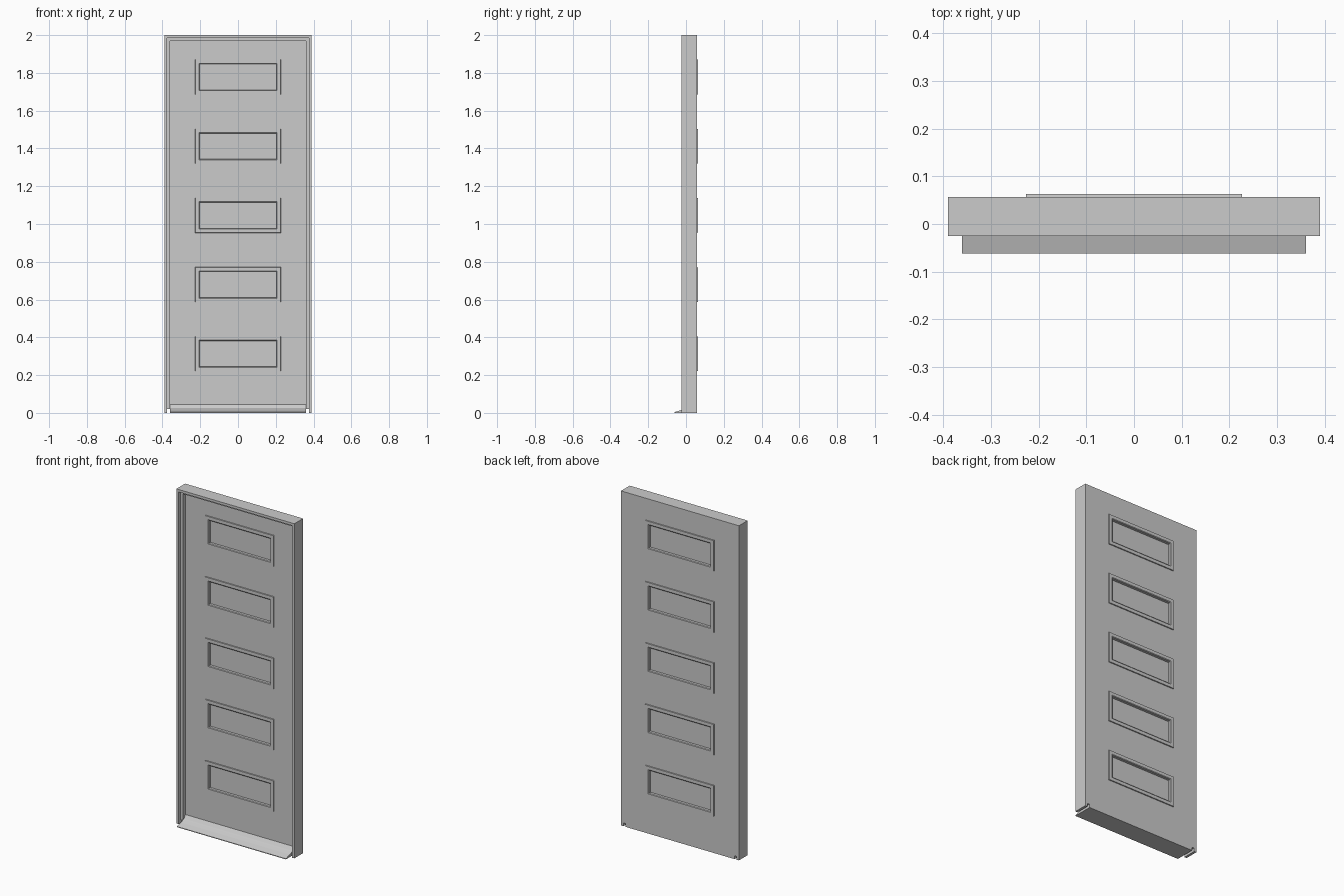
import bpy, bmesh

if "Cube" in bpy.data.objects:
    bpy.data.objects.remove(bpy.data.objects["Cube"])

FRONT, BACK = -0.025, 0.057      # frame depth
LEAF_FRONT = 0.018               # front face of the door leaf
PANEL_Z = [0.313 + 0.3663 * i for i in range(5)]
PANEL_W, PANEL_H = 0.227, 0.0925  # half sizes of a panel moulding
BORDER = 0.024


def make_object(name, bm):
    bmesh.ops.recalc_face_normals(bm, faces=bm.faces)
    mesh = bpy.data.meshes.new(name)
    bm.to_mesh(mesh)
    bm.free()
    obj = bpy.data.objects.new(name, mesh)
    bpy.context.collection.objects.link(obj)
    return obj


def extrude_profile(name, points, vec):
    bm = bmesh.new()
    face = bm.faces.new([bm.verts.new(p) for p in points])
    ext = bmesh.ops.extrude_face_region(bm, geom=[face], use_keep_orig=True)
    moved = [g for g in ext["geom"] if isinstance(g, bmesh.types.BMVert)]
    bmesh.ops.translate(bm, verts=moved, vec=vec)
    return make_object(name, bm)


def box(name, x, y0, y1, z0, z1):
    pts = [(-x, y0, z0), (x, y0, z0), (x, y0, z1), (-x, y0, z1)]
    return extrude_profile(name, pts, (0, y1 - y0, 0))


def arch(name, outer, inner, top, inner_top, bottom, y0, y1):
    half = [(inner, bottom), (outer, bottom), (outer, top)]
    loop = half + [(-x, z) for x, z in reversed(half)]
    loop += [(-inner, inner_top), (inner, inner_top)]
    return extrude_profile(name, [(x, y0, z) for x, z in loop], (0, y1 - y0, 0))


def moulding(name, zc, y, side):
    # Closed rectangular ring: (inset, height above the leaf face)
    profile = [(0, -0.002), (0.001, 0.006), (BORDER - 0.004, 0.006),
               (BORDER, 0.003), (BORDER, -0.012)]
    bm = bmesh.new()
    loops = []
    for inset, h in profile:
        w, t = PANEL_W - inset, PANEL_H - inset
        loops.append([bm.verts.new((sx * w, y + side * h, zc + sz * t))
                      for sx, sz in ((-1, -1), (1, -1), (1, 1), (-1, 1))])
    for a, b in zip(loops, loops[1:]):
        for i in range(4):
            j = (i + 1) % 4
            bm.faces.new((a[i], a[j], b[j], b[i]))
    obj = make_object(name, bm)
    # Turn faces so that they look away from the leaf
    top = obj.data.polygons[4]
    if top.normal.y * side < 0:
        obj.data.flip_normals()
    return obj


# Frame: outer casing and the stepped stop inside it
arch("frame_casing", 0.39, 0.375, 2.0, 1.985, 0.0, FRONT, BACK)
arch("frame_stop", 0.375, 0.36, 1.985, 1.97, 0.02, -0.006, BACK)

# Door leaf with sunken panels on both sides
leaf = box("door_leaf", 0.36, LEAF_FRONT, BACK, 0.025, 1.97)
for zc in PANEL_Z:
    for y, side in ((LEAF_FRONT, -1), (BACK, 1)):
        inner, outer = y - side * 0.012, y + side * 0.02
        cutter = box("panel_cutter", PANEL_W - BORDER, min(inner, outer), max(inner, outer),
                     zc - PANEL_H + BORDER, zc + PANEL_H - BORDER)
        cutter.hide_render = True
        mod = leaf.modifiers.new("sunken_panel", "BOOLEAN")
        mod.operation = "DIFFERENCE"
        mod.solver = "EXACT"
        mod.object = cutter
        bpy.context.view_layer.objects.active = leaf
        bpy.ops.object.modifier_apply(modifier=mod.name)
        bpy.data.objects.remove(cutter)

# Raised mouldings around each panel, front and back
for i, zc in enumerate(PANEL_Z):
    moulding(f"front_moulding_{i + 1}", zc, LEAF_FRONT, -1)
    moulding(f"back_moulding_{i + 1}", zc, BACK, 1)

# Sloping sill under the leaf, with a raised weather bar against it
sill = [(-0.062, 0), (-0.062, 0.004), (-0.025, 0.015), (-0.006, 0.022),
        (0.004, 0.026), (LEAF_FRONT, 0.045), (LEAF_FRONT, 0.025), (BACK, 0.025), (BACK, 0)]
extrude_profile("sill", [(-0.36, y, z) for y, z in sill], (0.72, 0, 0))
